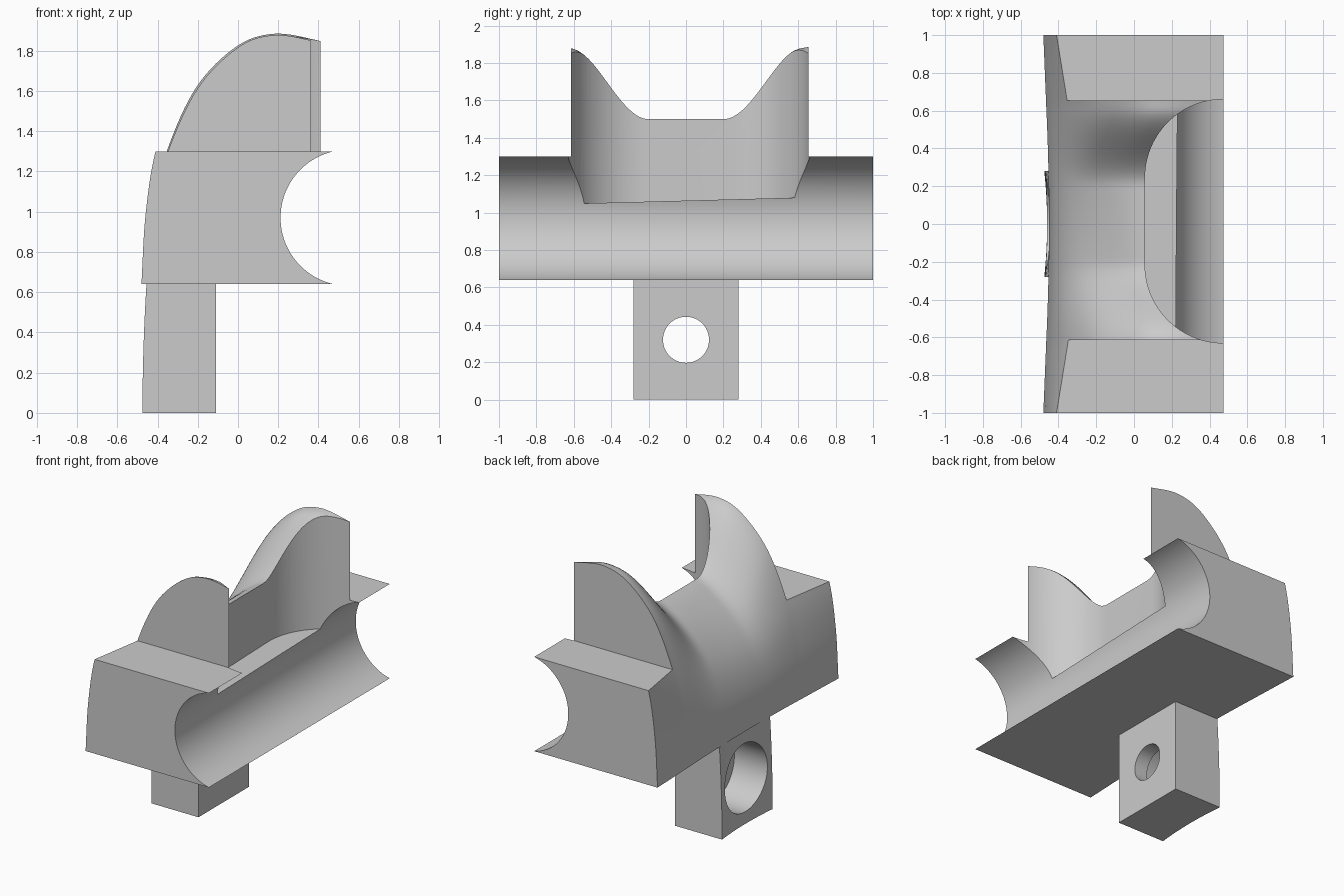
import bpy, bmesh, math
from mathutils import Vector

if "Cube" in bpy.data.objects:
    bpy.data.objects.remove(bpy.data.objects["Cube"], do_unlink=True)

grey = bpy.data.materials.new("plain grey")
grey.use_nodes = True
grey.diffuse_color = (0.6, 0.6, 0.6, 1)
grey.node_tree.nodes["Principled BSDF"].inputs["Base Color"].default_value = (0.6, 0.6, 0.6, 1)


def loft(name, rings):
    """Solid through a row of matching closed rings."""
    bm = bmesh.new()
    rows = [[bm.verts.new(p) for p in ring] for ring in rings]
    for a, b in zip(rows, rows[1:]):
        for i in range(len(a)):
            j = (i + 1) % len(a)
            bm.faces.new((a[i], a[j], b[j], b[i]))
    bm.faces.new(rows[0])
    bm.faces.new(reversed(rows[-1]))
    bmesh.ops.recalc_face_normals(bm, faces=bm.faces[:])
    mesh = bpy.data.meshes.new(name)
    bm.to_mesh(mesh)
    bm.free()
    mesh.materials.append(grey)
    obj = bpy.data.objects.new(name, mesh)
    bpy.context.scene.collection.objects.link(obj)
    return obj


def cut(obj, cutter):
    cutter.hide_render = True
    mod = obj.modifiers.new("cut", "BOOLEAN")
    mod.operation, mod.solver, mod.object = "DIFFERENCE", "EXACT", cutter
    bpy.ops.object.select_all(action="DESELECT")
    bpy.context.view_layer.objects.active = obj
    obj.select_set(True)
    bpy.ops.object.modifier_apply(modifier=mod.name)
    bpy.data.objects.remove(cutter, do_unlink=True)


def box(name, x0, x1, y0, y1, z0, z1):
    return loft(name, [[(x0, y, z0), (x1, y, z0), (x1, y, z1), (x0, y, z1)] for y in (y0, y1)])


def circle(x, z, r, n=96):
    return [(x + r * math.cos(2 * math.pi * i / n), z + r * math.sin(2 * math.pi * i / n)) for i in range(n)]


def smooth_curve(pts, steps=8):
    """Catmull-Rom curve through the points."""
    p = [Vector(q) for q in pts]
    p = [2 * p[0] - p[1]] + p + [2 * p[-1] - p[-2]]
    out = []
    for a, b, c, d in zip(p, p[1:], p[2:], p[3:]):
        for k in range(steps):
            t = k / steps
            out.append(0.5 * (2 * b + (c - a) * t + (2 * a - 5 * b + 4 * c - d) * t ** 2
                              + (3 * b - a - 3 * c + d) * t ** 3))
    return out + [p[-2]]


# Outer skin sections (x, z): valley in the middle, crest at the lobes, body ends
valley = smooth_curve([(-.45, .64), (-.425, .88), (-.36, 1.08), (-.25, 1.25),
                       (-.1, 1.40), (.06, 1.50), (.3, 1.56), (.475, 1.58)])
crest = smooth_curve([(-.465, .64), (-.43, .98), (-.35, 1.30), (-.2, 1.62),
                      (0, 1.82), (.18, 1.88), (.38, 1.85), (.475, 1.82)])
ends = smooth_curve([(-.48, .64), (-.46, .98), (-.41, 1.30), (-.3, 1.62),
                     (-.1, 1.85), (.18, 1.95), (.38, 1.93), (.475, 1.9)])
LOBE = 0.63


def skin_ring(y):
    a = abs(y)
    ring = []
    for i, (v, c, e) in enumerate(zip(valley, crest, ends)):
        if a >= LOBE:
            p = c.lerp(e, (a - LOBE) / (1 - LOBE))
        else:
            u = min(max((a - .2) / (LOBE - .2), 0), 1)
            high, low = u * u * (3 - 2 * u), (a / LOBE) ** 2
            t = min(1, 1.6 * i / len(valley))
            p = v.lerp(c, low + (high - low) * t)
        ring.append((p.x, y, p.y))
    return ring + [(.475, y, .64)]


body = loft("saddle_body", [skin_ring(-1 + 2 * i / 80) for i in range(81)])

# Flat shoulders beside the lobes
cut(body, box("shoulder_cutter", -1, 1, -1.5, -.615, 1.3, 2.5))
cut(body, box("shoulder_cutter", -1, 1, .655, 1.5, 1.3, 2.5))

# Round groove along the body
cut(body, loft("groove_cutter", [[(x, y, z) for x, z in circle(.55, .97, .3385, 128)] for y in (-1.5, 1.5)]))

# Pocket with rounded corners and a slightly tilted floor
R, MID, HALF = .415, .015, .23
outline = [(1, MID - HALF - R)]
for side in (-1, 1):
    for k in range(25):
        a = math.pi / 2 * (k / 24 if side < 0 else 1 - k / 24)
        outline.append((.473 - R * math.sin(a), MID + side * (HALF + R * math.cos(a))))
outline.append((1, MID + HALF + R))
floor = [(x, y, 1.064 + .027 * y) for x, y in outline]
cut(body, loft("pocket_cutter", [floor, [(x, y, 2.5) for x, y in outline]]))


# Mounting tab with a gently hollowed outer face
def tab_ring(y):
    ring = []
    for k in range(9):
        h = k / 8
        ring.append((-.46 - .015 * (y / .28) ** 2 + .02 * h * h, y, .64 * h))
    return ring + [(-.11, y, .64), (-.11, y, 0)]


tab = loft("mounting_tab", [tab_ring(-.28 + .56 * i / 16) for i in range(17)])

# Through hole and wider counterbore
for r, x0, x1 in ((.123, -1, 1), (.235, -1, -.21)):
    cut(tab, loft("hole_cutter", [[(x, y, z) for y, z in circle(0, .32, r)] for x in (x0, x1)]))

for obj in (body, tab):
    bpy.ops.object.select_all(action="DESELECT")
    bpy.context.view_layer.objects.active = obj
    obj.select_set(True)
    bpy.ops.object.shade_smooth_by_angle(angle=math.radians(30))
